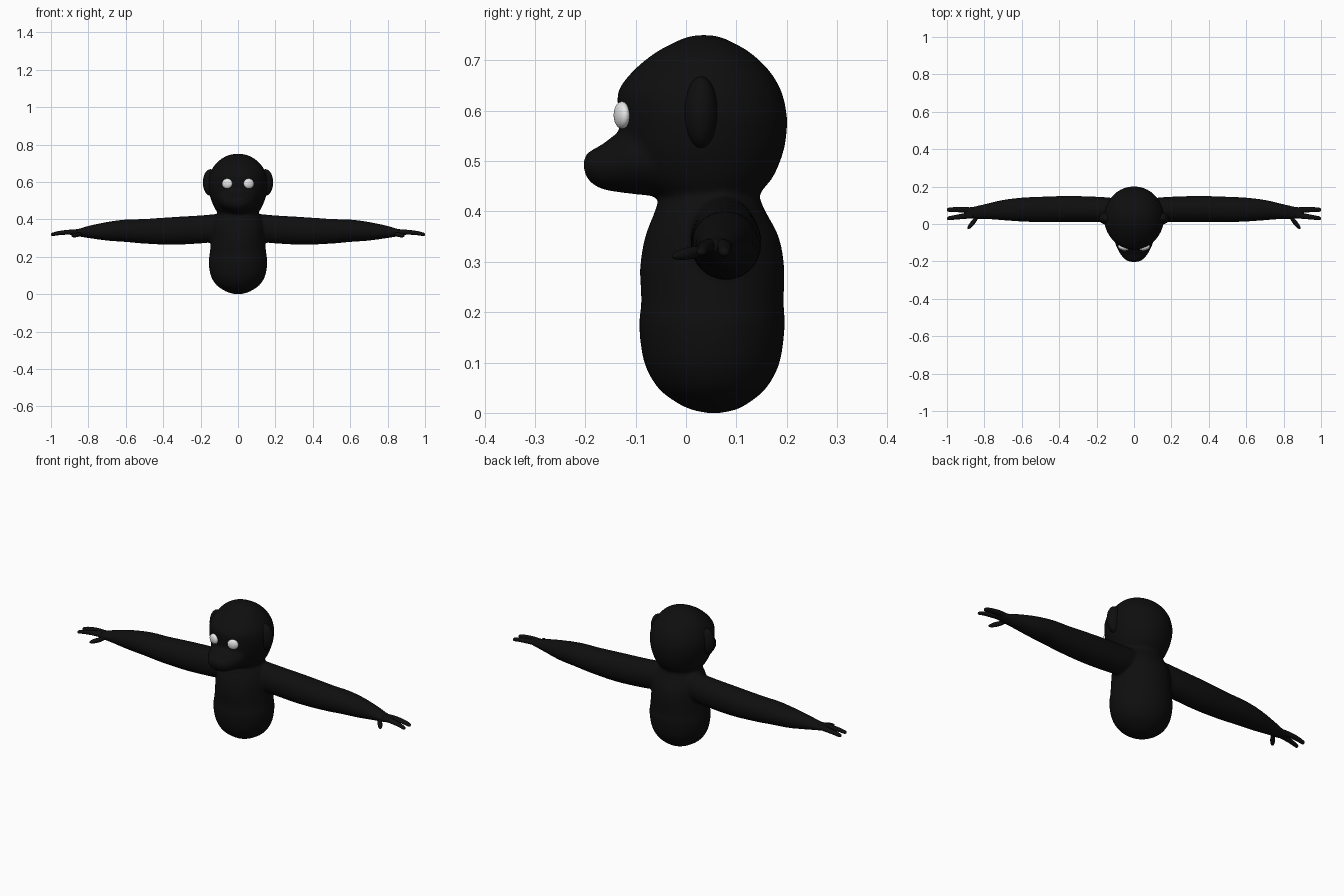
import bpy, bmesh, math
from mathutils import Vector, Euler


def material(name, value):
    m = bpy.data.materials.new(name)
    m.diffuse_color = (value, value, value, 1)
    return m


BLACK = material("black fur", 0.0045)
WHITE = material("eye white", 0.8)
SIDES, STEPS = 40, 5


def spline(keys):
    """Catmull-Rom interpolation of section rows."""
    out = []
    for i in range(len(keys) - 1):
        p = [keys[max(0, min(len(keys) - 1, i + k))] for k in (-1, 0, 1, 2)]
        for s in range(STEPS):
            t = s / STEPS
            out.append([0.5 * (2 * b + (c - a) * t + (2 * a - 5 * b + 4 * c - d) * t * t
                        + (3 * b - a - 3 * c + d) * t ** 3) for a, b, c, d in zip(*p)])
    return out + [list(keys[-1])]


def loft(bm, axis, keys, mirror=1):
    """Rows: position on axis, then low/high of the two other axes in x,y,z order."""
    rings = []
    for t, a0, a1, b0, b1 in spline(keys):
        ring = []
        for k in range(SIDES):
            w = 2 * math.pi * k / SIDES
            co = [(a0 + a1) / 2 + (a1 - a0) / 2 * math.cos(w),
                  (b0 + b1) / 2 + (b1 - b0) / 2 * math.sin(w)]
            co.insert(axis, t)
            co[0] *= mirror
            ring.append(bm.verts.new(co))
        rings.append(ring)
    faces = [bm.faces.new(rings[0]), bm.faces.new(rings[-1])]
    for r, q in zip(rings, rings[1:]):
        for k in range(SIDES):
            j = (k + 1) % SIDES
            faces.append(bm.faces.new((r[k], r[j], q[j], q[k])))
    bmesh.ops.recalc_face_normals(bm, faces=faces)


def finish(bm, name, mat):
    me = bpy.data.meshes.new(name)
    bm.to_mesh(me)
    bm.free()
    me.materials.append(mat)
    me.polygons.foreach_set("use_smooth", [True] * len(me.polygons))
    ob = bpy.data.objects.new(name, me)
    bpy.context.collection.objects.link(ob)
    return ob


def ellipsoid(name, loc, radii, mat, rot=(0, 0, 0)):
    bm = bmesh.new()
    bmesh.ops.create_uvsphere(bm, u_segments=28, v_segments=18, radius=1)
    turn = Euler(rot).to_matrix()
    for v in bm.verts:
        v.co = turn @ Vector([a * b for a, b in zip(v.co, radii)]) + Vector(loc)
    return finish(bm, name, mat)


def finger(name, points, side):
    """Tapered round tube through (x, y, z, radius) points."""
    bm = bmesh.new()
    rows = [[x, y - r, y + r, z - r * 0.85, z + r * 0.85] for x, y, z, r in points]
    loft(bm, 0, rows, side)
    return finish(bm, name, BLACK)


skin = bmesh.new()
# Torso and neck
loft(skin, 2, [
    (0.000, -0.015, 0.015, 0.040, 0.070), (0.006, -0.042, 0.042, 0.012, 0.098),
    (0.020, -0.075, 0.075, -0.018, 0.125), (0.050, -0.117, 0.117, -0.056, 0.160),
    (0.100, -0.146, 0.146, -0.083, 0.186), (0.170, -0.157, 0.157, -0.093, 0.196),
    (0.220, -0.151, 0.151, -0.089, 0.194), (0.290, -0.144, 0.144, -0.091, 0.195),
    (0.350, -0.142, 0.142, -0.081, 0.184), (0.400, -0.130, 0.130, -0.062, 0.158),
    (0.430, -0.112, 0.112, -0.054, 0.146), (0.480, -0.105, 0.105, -0.050, 0.140)])
# Cranium
loft(skin, 2, [
    (0.420, -0.095, 0.095, -0.045, 0.140), (0.440, -0.112, 0.112, -0.070, 0.150),
    (0.470, -0.130, 0.130, -0.100, 0.174), (0.520, -0.149, 0.149, -0.126, 0.194),
    (0.570, -0.159, 0.159, -0.133, 0.201), (0.600, -0.160, 0.160, -0.135, 0.199),
    (0.640, -0.153, 0.153, -0.134, 0.189), (0.680, -0.132, 0.132, -0.104, 0.165),
    (0.715, -0.100, 0.100, -0.061, 0.128), (0.738, -0.063, 0.063, -0.018, 0.088),
    (0.747, -0.034, 0.034, 0.006, 0.065), (0.750, -0.012, 0.012, 0.025, 0.045)])
# Muzzle
loft(skin, 1, [
    (-0.203, -0.012, 0.012, 0.484, 0.503), (-0.198, -0.034, 0.034, 0.469, 0.514),
    (-0.185, -0.054, 0.054, 0.454, 0.523), (-0.165, -0.070, 0.070, 0.444, 0.534),
    (-0.140, -0.085, 0.085, 0.439, 0.553), (-0.100, -0.102, 0.102, 0.434, 0.575),
    (-0.050, -0.108, 0.108, 0.429, 0.580)])
# Arms
for side in (-1, 1):
    loft(skin, 0, [
        (0.05, 0.015, 0.130, 0.290, 0.430), (0.12, 0.010, 0.140, 0.280, 0.428),
        (0.20, 0.010, 0.146, 0.271, 0.421), (0.35, 0.009, 0.150, 0.264, 0.412),
        (0.50, 0.010, 0.146, 0.270, 0.402), (0.60, 0.013, 0.141, 0.279, 0.399),
        (0.70, 0.020, 0.129, 0.286, 0.386), (0.80, 0.027, 0.106, 0.300, 0.365),
        (0.85, 0.027, 0.095, 0.308, 0.350), (0.89, 0.029, 0.089, 0.315, 0.345),
        (0.91, 0.036, 0.082, 0.320, 0.340)], side)
body = finish(skin, "body", BLACK)
# Blend torso, head and arms into one skin
remesh = body.modifiers.new("blend", 'REMESH')
remesh.mode = 'VOXEL'
remesh.voxel_size = 0.007
remesh.use_smooth_shade = True
soften = body.modifiers.new("soften", 'SMOOTH')
soften.factor = 0.5
soften.iterations = 8

for side, label in ((-1, "right"), (1, "left")):
    # Hand
    finger(label + "_outer_finger", [
        (0.86, 0.072, 0.332, 0.016), (0.91, 0.076, 0.331, 0.015), (0.96, 0.077, 0.326, 0.013),
        (0.99, 0.076, 0.320, 0.011), (0.998, 0.076, 0.319, 0.007), (1.0, 0.076, 0.319, 0.002)], side)
    finger(label + "_inner_finger", [
        (0.86, 0.048, 0.332, 0.017), (0.91, 0.042, 0.331, 0.015), (0.96, 0.035, 0.326, 0.012),
        (0.99, 0.031, 0.320, 0.010), (0.998, 0.030, 0.319, 0.006), (1.0, 0.030, 0.319, 0.002)], side)
    ellipsoid(label + "_thumb", (side * 0.862, 0.007, 0.317), (0.044, 0.012, 0.012),
              BLACK, (0, side * 0.15, -side * 0.9))
    # Ear
    ellipsoid(label + "_ear", (side * 0.147, 0.030, 0.597), (0.041, 0.033, 0.071), BLACK)
    # Eye
    ellipsoid(label + "_eye", (side * 0.058, -0.127, 0.591), (0.029, 0.015, 0.027),
              WHITE, (0, 0, side * 0.3))
